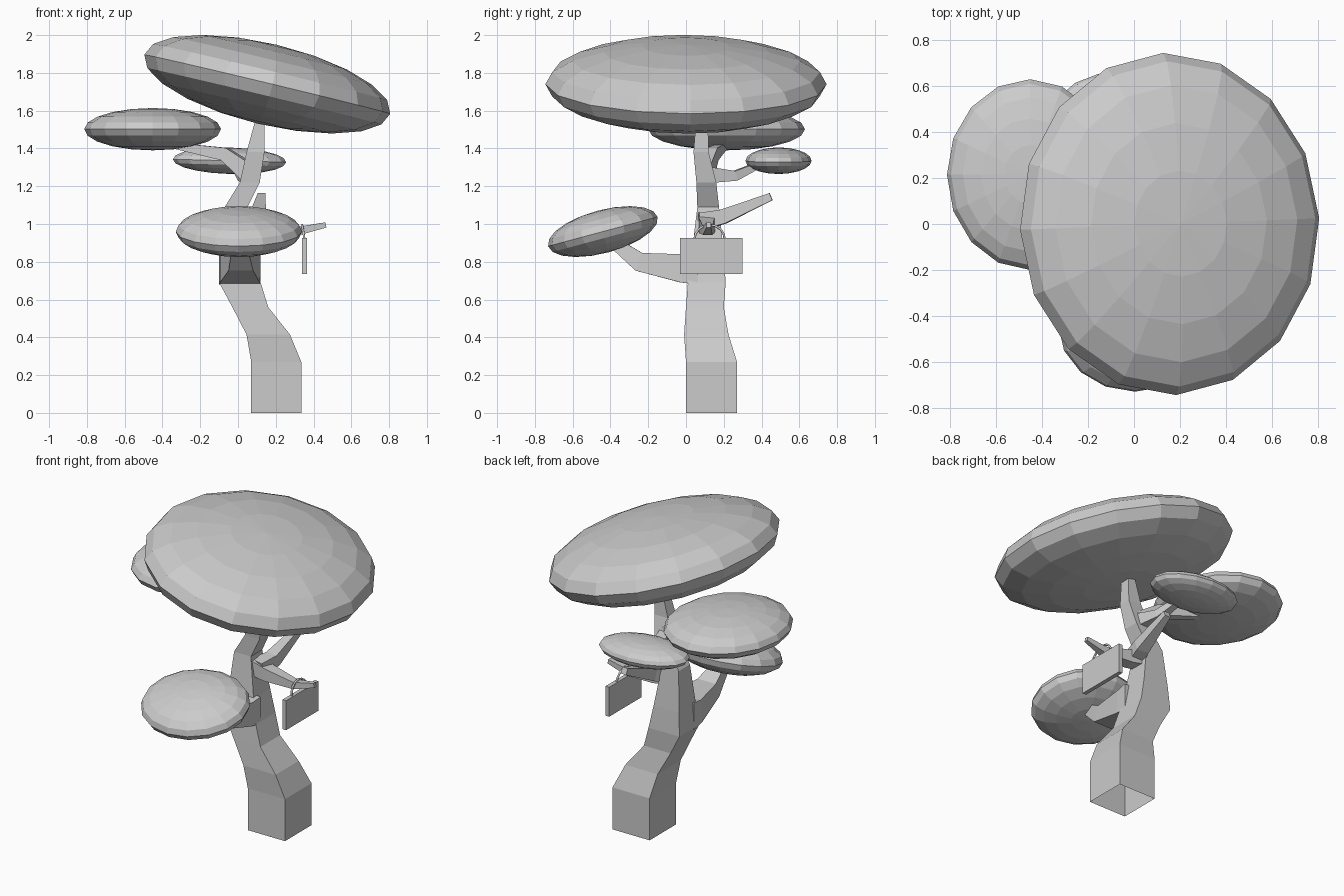
import bpy, bmesh, math
from mathutils import Vector

if "Cube" in bpy.data.objects:
    bpy.data.objects.remove(bpy.data.objects["Cube"])


def mesh_from_rings(name, rings, cap_start=True):
    """Skin a list of four-corner rings into one low-poly limb."""
    bm = bmesh.new()
    loops = [[bm.verts.new(p) for p in ring] for ring in rings]
    for a, b in zip(loops, loops[1:]):
        for i in range(4):
            j = (i + 1) % 4
            bm.faces.new((a[i], a[j], b[j], b[i]))
    bm.faces.new(loops[-1])
    if cap_start:
        bm.faces.new(loops[0][::-1])
    bmesh.ops.recalc_face_normals(bm, faces=bm.faces)
    me = bpy.data.meshes.new(name)
    bm.to_mesh(me)
    bm.free()
    ob = bpy.data.objects.new(name, me)
    bpy.context.collection.objects.link(ob)
    return ob


def limb(name, path):
    """Square-section branch; each point is x, y, z, half width, half height."""
    pts = [Vector(p[:3]) for p in path]
    rings = []
    for i, p in enumerate(path):
        tangent = (pts[min(i + 1, len(pts) - 1)] - pts[max(i - 1, 0)]).normalized()
        side = tangent.cross(Vector((0, 0, 1))).normalized()
        up = side.cross(tangent)
        rings.append([pts[i] + side * (p[3] * s) + up * (p[4] * u)
                      for s, u in ((-1, -1), (1, -1), (1, 1), (-1, 1))])
    return mesh_from_rings(name, rings)


def foliage(name, centre, radii, tilt):
    bpy.ops.mesh.primitive_uv_sphere_add(
        segments=16, ring_count=10, radius=1, location=centre,
        rotation=[math.radians(a) for a in tilt])
    ob = bpy.context.object
    ob.name = name
    ob.scale = radii
    return ob


# Trunk: x0, x1, y0, y1, z of each bend, open underneath
sections = [
    (0.07, 0.335, 0.00, 0.27, 0.0),
    (0.07, 0.335, 0.00, 0.27, 0.27),
    (0.045, 0.275, -0.01, 0.225, 0.415),
    (-0.03, 0.16, 0.00, 0.20, 0.56),
    (-0.10, 0.12, 0.01, 0.21, 0.69),
    (-0.09, 0.09, 0.03, 0.20, 0.84),
    (-0.07, 0.05, 0.06, 0.175, 1.09),
    (0.01, 0.115, 0.055, 0.16, 1.22),
    (0.045, 0.14, 0.04, 0.12, 1.38),
    (0.10, 0.14, 0.055, 0.115, 1.58),
]
mesh_from_rings("trunk", [[(a, c, z), (b, c, z), (b, d, z), (a, d, z)]
                          for a, b, c, d, z in sections], cap_start=False)

# Branches
limb("front_branch", [(0.01, 0.06, 0.765, 0.11, 0.085),
                      (0.01, -0.02, 0.765, 0.105, 0.075),
                      (0.015, -0.25, 0.80, 0.065, 0.05),
                      (0.01, -0.38, 0.90, 0.04, 0.03)])
limb("left_branch", [(0.06, 0.10, 1.27, 0.04, 0.05),
                     (-0.07, 0.14, 1.37, 0.03, 0.035),
                     (-0.34, 0.20, 1.415, 0.02, 0.015)])
limb("back_branch", [(0.06, 0.10, 1.26, 0.04, 0.045),
                     (0.03, 0.26, 1.255, 0.03, 0.026),
                     (-0.02, 0.40, 1.32, 0.02, 0.015)])
limb("sign_branch", [(-0.01, 0.11, 1.03, 0.05, 0.05),
                     (0.14, 0.11, 0.99, 0.04, 0.04),
                     (0.33, 0.115, 0.965, 0.025, 0.022),
                     (0.465, 0.12, 0.995, 0.012, 0.014)])
limb("bare_branch", [(0.08, 0.09, 1.015, 0.045, 0.045),
                     (0.11, 0.20, 1.04, 0.04, 0.038),
                     (0.125, 0.45, 1.145, 0.02, 0.02)])

# Leaf pads
foliage("top_foliage", (0.155, 0, 1.74), (0.67, 0.745, 0.215), (0, 13.5, 2.2))
foliage("front_foliage", (0.005, -0.44, 0.96), (0.335, 0.30, 0.114), (15, 0, 0))
foliage("left_foliage", (-0.452, 0.215, 1.502), (0.362, 0.415, 0.112), (0, 0, 0))
foliage("back_foliage", (-0.045, 0.49, 1.335), (0.30, 0.175, 0.07), (0, 1.5, 0))

# Hanging board
bpy.ops.mesh.primitive_cube_add(size=1, location=(0.352, 0.133, 0.83))
board = bpy.context.object
board.name = "hanging_board"
board.scale = (0.026, 0.33, 0.19)

# Rope looped over the branch
curve = bpy.data.curves.new("rope", "CURVE")
curve.dimensions = "3D"
curve.bevel_depth = 0.007
curve.bevel_resolution = 0
curve.use_fill_caps = True
spline = curve.splines.new("POLY")
spline.points.add(8)
for i, pt in enumerate(spline.points):
    a = math.pi * i / 8
    pt.co = (0.352 - 0.012 * math.sin(a), 0.125 - 0.08 * math.cos(a),
             0.92 + 0.075 * math.sin(a), 1)
bpy.context.collection.objects.link(bpy.data.objects.new("rope", curve))
